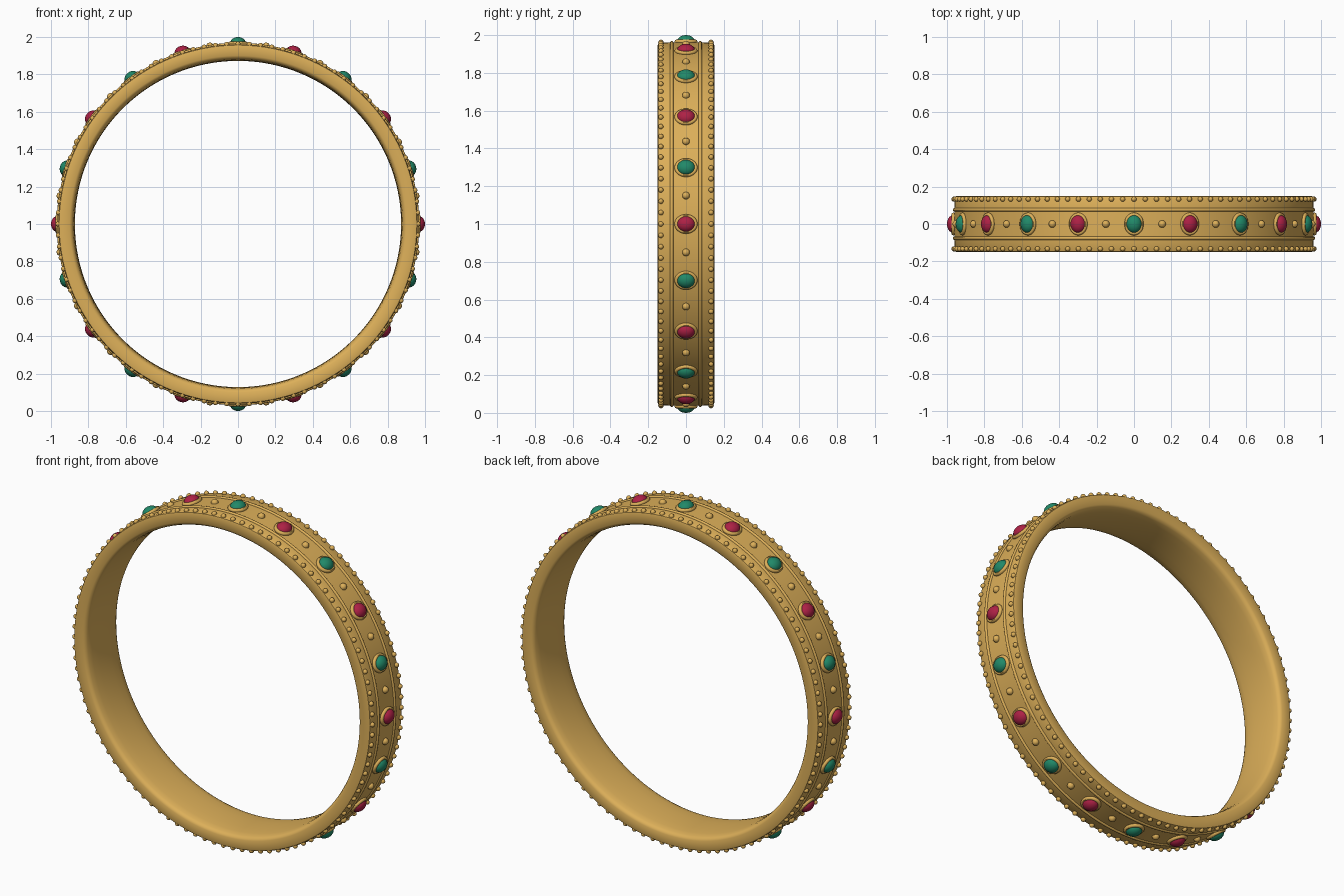
import bpy, bmesh
from math import sin, cos, pi, radians
from mathutils import Matrix

if "Cube" in bpy.data.objects:
    bpy.data.objects.remove(bpy.data.objects["Cube"])

GEMS, EDGE_BEADS = 20, 100


def material(name, rgb):
    m = bpy.data.materials.new(name)
    m.diffuse_color = (*rgb, 1)
    m.use_nodes = True
    m.node_tree.nodes["Principled BSDF"].inputs["Base Color"].default_value = m.diffuse_color
    return m


gold = material("gold", (0.72, 0.43, 0.10))
red = material("ruby_red", (0.42, 0.015, 0.06))
green = material("emerald_green", (0.015, 0.25, 0.14))


def finish(bm, name, mat):
    bmesh.ops.recalc_face_normals(bm, faces=bm.faces)
    me = bpy.data.meshes.new(name)
    bm.to_mesh(me)
    bm.free()
    me.materials.append(mat)
    ob = bpy.data.objects.new(name, me)
    bpy.context.collection.objects.link(ob)
    me.polygons.foreach_set("use_smooth", [True] * len(me.polygons))
    me.set_sharp_from_angle(angle=radians(40))
    return ob


def lathe(bm, profile, n, mat):
    # revolve a closed (radius, height) profile about local z
    rings = [[bm.verts.new(mat @ Matrix.Translation(
        (r * cos(2 * pi * i / n), r * sin(2 * pi * i / n), h)).translation)
        for r, h in profile] for i in range(n)]
    k = len(profile)
    for i in range(n):
        a, b = rings[i], rings[(i + 1) % n]
        for j in range(k):
            bm.faces.new((a[j], a[(j + 1) % k], b[(j + 1) % k], b[j]))


def on_band(a, radius, y=0.0, scale=(1, 1, 1)):
    # frame on the band at angle a from the top, local z pointing outward
    return (Matrix.Translation((0, 0, 1)) @ Matrix.Rotation(a, 4, 'Y')
            @ Matrix.Translation((0, y, radius)) @ Matrix.Diagonal((*scale, 1)))


def circle(r, h, minor, n):
    return [(r + minor * cos(2 * pi * i / n), h + minor * sin(2 * pi * i / n))
            for i in range(n)]


# band: softly rounded inside, flat outside
AXIS = Matrix.Translation((0, 0, 1)) @ Matrix.Rotation(pi / 2, 4, 'X')
half = [(0.873, 0.05), (0.876, 0.10), (0.881, 0.13), (0.888, 0.143),
        (0.90, 0.15), (0.945, 0.15), (0.956, 0.147), (0.960, 0.14), (0.961, 0.07)]
profile = [(0.872, 0)] + half + [(0.961, 0)] + [(r, -h) for r, h in reversed(half)]
bm = bmesh.new()
lathe(bm, profile, 192, AXIS)
finish(bm, "band", gold)

# wire rails either side of the gem row
bm = bmesh.new()
for s in (-1, 1):
    lathe(bm, circle(0.960, s * 0.076, 0.009, 10), 192, AXIS)
finish(bm, "wire_rails", gold)

# small beads along both edges
bm = bmesh.new()
for s in (-1, 1):
    for i in range(EDGE_BEADS):
        bmesh.ops.create_uvsphere(bm, u_segments=12, v_segments=8, radius=0.014,
                                  matrix=on_band(2 * pi * i / EDGE_BEADS, 0.962, s * 0.133))
finish(bm, "edge_beads", gold)

# larger beads between the gems
bm = bmesh.new()
for i in range(GEMS):
    bmesh.ops.create_uvsphere(bm, u_segments=16, v_segments=10, radius=0.02,
                              matrix=on_band(2 * pi * (i + 0.5) / GEMS, 0.962))
finish(bm, "spacer_beads", gold)

# oval bezels
bm = bmesh.new()
for i in range(GEMS):
    lathe(bm, circle(0.05, 0, 0.011, 10), 32,
          on_band(2 * pi * i / GEMS, 0.965, 0, (0.85, 1, 1)))
finish(bm, "bezels", gold)

# domed oval gems in alternating colours
for start, name, mat in ((0, "green_gems", green), (1, "red_gems", red)):
    bm = bmesh.new()
    for i in range(start, GEMS, 2):
        bmesh.ops.create_uvsphere(bm, u_segments=24, v_segments=14, radius=1,
                                  matrix=on_band(2 * pi * i / GEMS, 0.965, 0,
                                                 (0.042, 0.048, 0.035)))
    finish(bm, name, mat)
